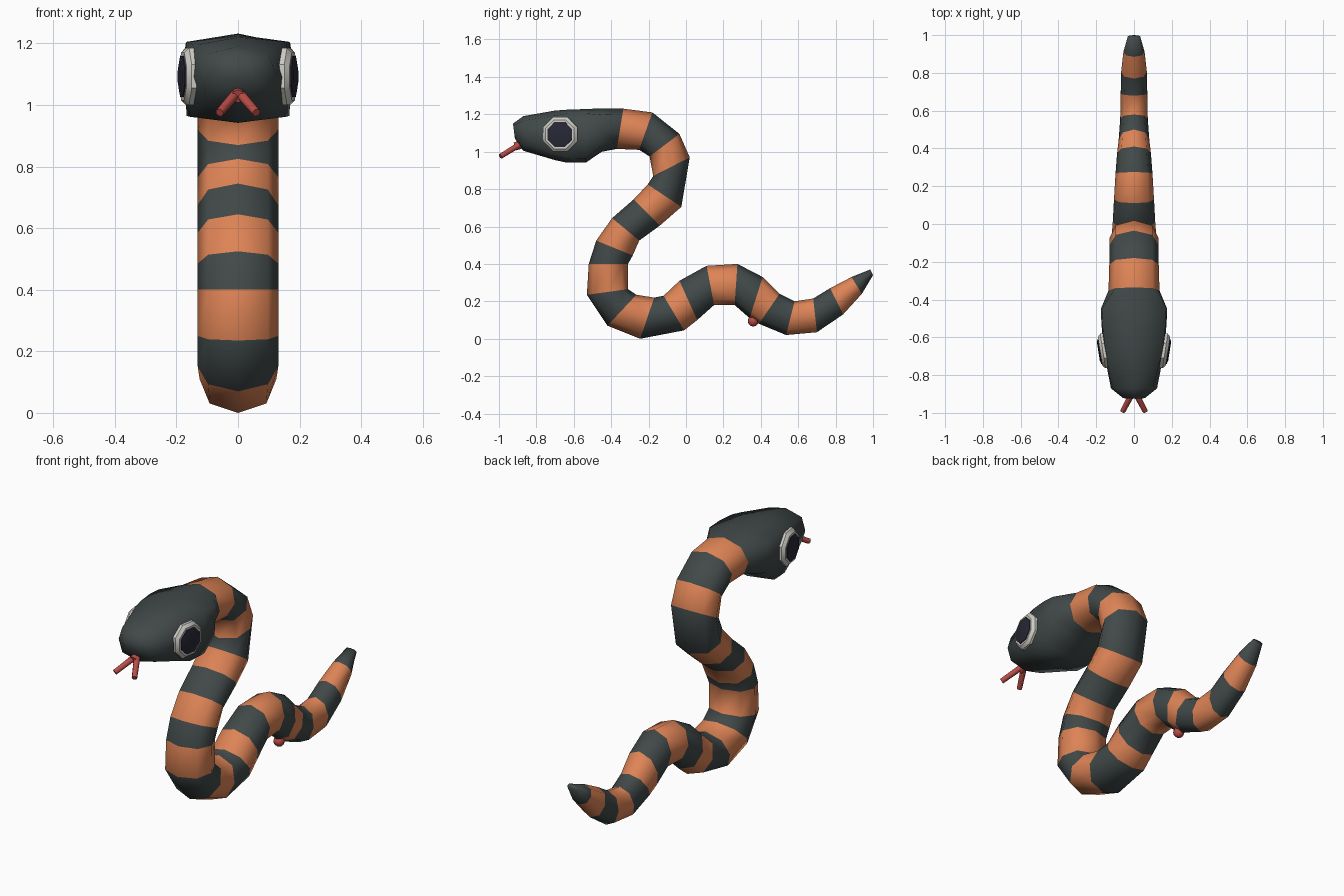
import bpy, bmesh, math
from mathutils import Vector

cube = bpy.data.objects.get("Cube")
if cube:
    bpy.data.objects.remove(cube, do_unlink=True)


def material(name, rgb):
    m = bpy.data.materials.new(name)
    m.use_nodes = True
    m.diffuse_color = (*rgb, 1)
    bsdf = m.node_tree.nodes["Principled BSDF"]
    bsdf.inputs["Base Color"].default_value = (*rgb, 1)
    bsdf.inputs["Roughness"].default_value = 0.8
    return m


ORANGE = material("orange", (0.73, 0.23, 0.092))
DARK = material("dark_grey", (0.053, 0.067, 0.066))
WHITE = material("eye_white", (0.62, 0.61, 0.56))
PUPIL = material("pupil", (0.021, 0.021, 0.037))
RED = material("tongue_red", (0.50, 0.075, 0.065))


def finish(name, bm, mats, angle=None):
    bmesh.ops.recalc_face_normals(bm, faces=bm.faces[:])
    me = bpy.data.meshes.new(name)
    bm.to_mesh(me)
    bm.free()
    for m in mats:
        me.materials.append(m)
    ob = bpy.data.objects.new(name, me)
    bpy.context.collection.objects.link(ob)
    bpy.ops.object.select_all(action='DESELECT')
    ob.select_set(True)
    bpy.context.view_layer.objects.active = ob
    if angle:
        bpy.ops.object.shade_smooth_by_angle(angle=math.radians(angle))
    else:
        bpy.ops.object.shade_smooth()
    return ob


def ring(bm, a, b, w, kx=0.74, kz=0.72):
    """Eight-sided section from top point a to bottom point b, half width w."""
    mid, half = (a + b) / 2, (a - b) / 2
    shape = [(0, 1), (kx, kz), (1, 0), (kx, -kz), (0, -1), (-kx, -kz), (-1, 0), (-kx, kz)]
    return [bm.verts.new(mid + half * v + Vector((w * u, 0, 0))) for u, v in shape]


def bridge(bm, r0, r1, mat=0):
    n = len(r0)
    for i in range(n):
        f = bm.faces.new((r0[i], r0[(i + 1) % n], r1[(i + 1) % n], r1[i]))
        f.material_index = mat


def interp(keys, t):
    for (t0, v0), (t1, v1) in zip(keys, keys[1:]):
        if t <= t1:
            return v0 + (v1 - v0) * (t - t0) / (t1 - t0)
    return keys[-1][1]


# Body: stripe borders as (top y, z, bottom y, z), from neck to tail tip
BORDERS = [
    (-.335, 1.23, -.37, 1.015), (-.18, 1.21, -.25, 1.01), (-.035, 1.095, -.195, .975),
    (.02, .97, -.175, .87), (-.025, .705, -.205, .825), (-.14, .605, -.28, .745),
    (-.25, .525, -.395, .645), (-.285, .445, -.48, .525), (-.31, .40, -.52, .40),
    (-.31, .265, -.53, .235), (-.265, .235, -.42, .07), (-.17, .22, -.245, 0),
    (-.12, .23, -.01, .045), (-.035, .31, .06, .10), (.11, .39, .15, .18),
    (.275, .40, .26, .18), (.41, .33, .34, .11), (.50, .24, .39, .08),
    (.58, .20, .535, .02), (.68, .215, .70, .035), (.77, .27, .84, .13),
    (.885, .33, .94, .24), (.985, .37, 1.0, .34)]
WIDTHS = [(0, .135), (1, .131), (10, .131), (14, .106), (18, .073),
          (20, .068), (21, .056), (22, .033)]
bm = bmesh.new()
rings = [ring(bm, Vector((0, ya, za)), Vector((0, yb, zb)), interp(WIDTHS, i))
         for i, (ya, za, yb, zb) in enumerate(BORDERS)]
for i, (r0, r1) in enumerate(zip(rings, rings[1:])):
    bridge(bm, r0, r1, i % 2)
bm.faces.new(rings[-1]).material_index = 1
finish("striped_body", bm, [ORANGE, DARK])

# Head: (top y, z, bottom y, z, half width, corner x, corner z)
HEAD = [
    (-.925, 1.15, -.915, 1.07, .06, .75, .72),
    (-.87, 1.19, -.87, 1.005, .122, .82, .74),
    (-.70, 1.22, -.70, .955, .155, .93, .8),
    (-.63, 1.225, -.64, .942, .163, .96, .86),
    (-.535, 1.228, -.535, .942, .172, .97, .84),
    (-.45, 1.232, -.45, 1.0, .176, .97, .7),
    (-.335, 1.23, -.37, 1.015, .135, .74, .72)]
bm = bmesh.new()
rings = [ring(bm, Vector((0, h[0], h[1])), Vector((0, h[2], h[3])), *h[4:]) for h in HEAD]
for r0, r1 in zip(rings, rings[1:]):
    bridge(bm, r0, r1)
bm.faces.new(rings[0])
finish("head", bm, [DARK])


# Eyes: stacked eight-sided discs, turned slightly forward
def eye_disc(name, mat, side, profile):
    bm = bmesh.new()
    turn = math.radians(9)
    out = Vector((side * math.cos(turn), -math.sin(turn), 0))
    along = Vector((side * math.sin(turn), math.cos(turn), 0))
    centre = Vector((side * 0.15, -0.67, 1.093))
    rs = []
    for d, r in profile:
        rs.append([bm.verts.new(centre + out * d
                                + along * (r * math.cos(math.pi / 8 + k * math.pi / 4))
                                + Vector((0, 0, r * math.sin(math.pi / 8 + k * math.pi / 4))))
                   for k in range(8)])
    for r0, r1 in zip(rs, rs[1:]):
        bridge(bm, r0, r1)
    bm.faces.new(rs[0])
    bm.faces.new(rs[-1])
    finish(name, bm, [mat], 35)


for side, label in ((1, "left"), (-1, "right")):
    eye_disc(label + "_eye_white", WHITE, side, [(-.03, .1), (.015, .1), (.03, .084), (.03, .06)])
    eye_disc(label + "_pupil", PUPIL, side, [(.01, .072), (.034, .072), (.039, .05)])


# Forked tongue
def rod(name, p, q, r0, r1):
    p, q = Vector(p), Vector(q)
    bm = bmesh.new()
    bmesh.ops.create_cone(bm, cap_ends=True, segments=8, radius1=r0, radius2=r1,
                          depth=(q - p).length)
    ob = finish(name, bm, [RED], 50)
    ob.rotation_euler = (q - p).to_track_quat('Z', 'Y').to_euler()
    ob.location = (p + q) / 2


rod("tongue_base", (0, -.80, 1.065), (0, -.915, 1.028), .024, .022)
for side, label in ((1, "left"), (-1, "right")):
    rod(label + "_tongue_fork", (side * .008, -.895, 1.035), (side * .06, -.992, .975), .016, .014)

# Small red bump beneath the tail
bm = bmesh.new()
bmesh.ops.create_uvsphere(bm, u_segments=8, v_segments=6, radius=.03)
bump = finish("underside_bump", bm, [RED])
bump.location = (0, .36, .095)
